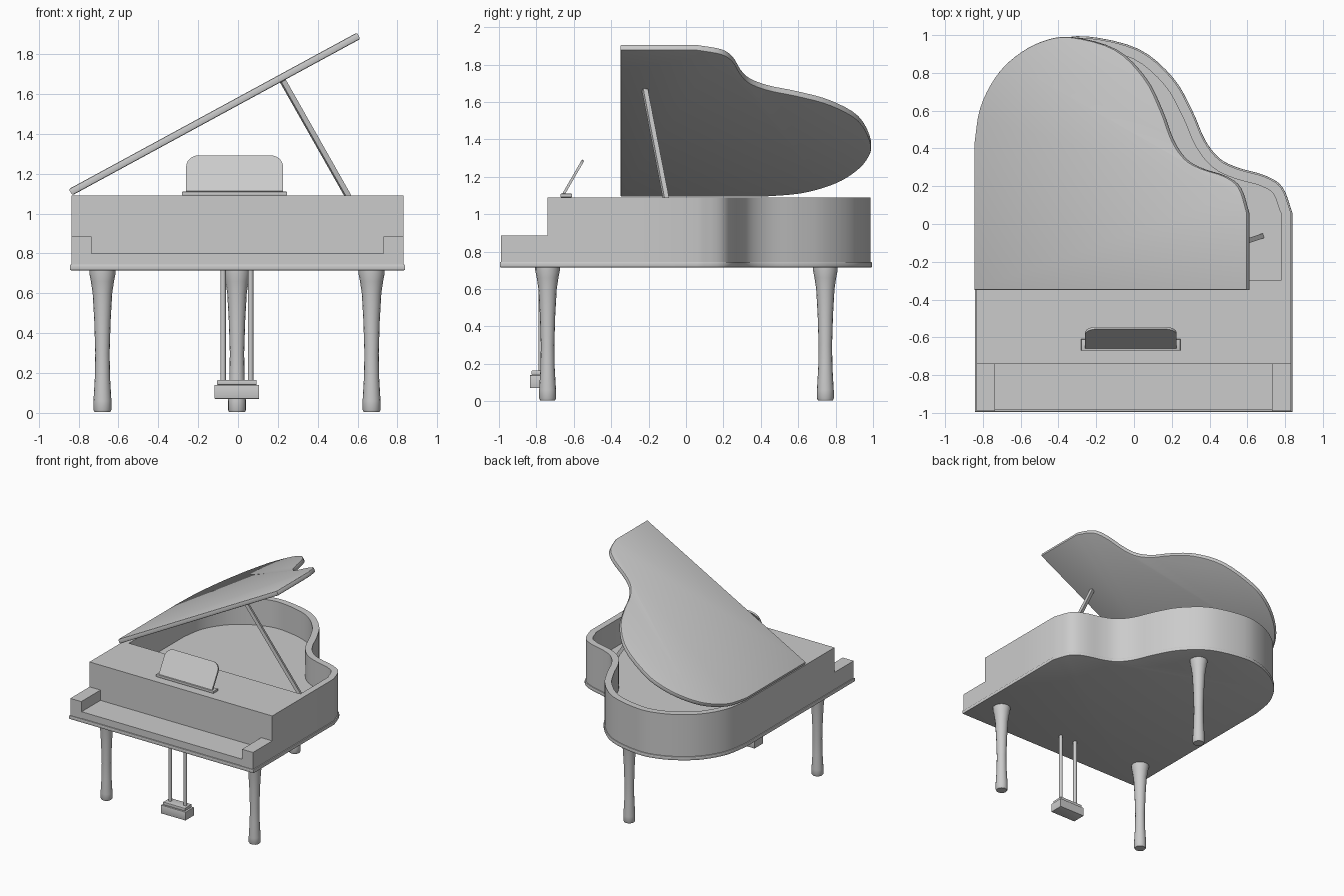
import bpy, bmesh, math
from mathutils import Vector

if "Cube" in bpy.data.objects:
    bpy.data.objects.remove(bpy.data.objects["Cube"], do_unlink=True)

GREY = (0.6, 0.6, 0.6, 1.0)
mat = bpy.data.materials.new("plain grey")
mat.use_nodes = True
mat.diffuse_color = GREY
mat.node_tree.nodes["Principled BSDF"].inputs["Base Color"].default_value = GREY


def finish(name, bm, angle=35):
    bmesh.ops.recalc_face_normals(bm, faces=bm.faces)
    mesh = bpy.data.meshes.new(name)
    bm.to_mesh(mesh)
    bm.free()
    mesh.materials.append(mat)
    obj = bpy.data.objects.new(name, mesh)
    bpy.context.collection.objects.link(obj)
    bpy.ops.object.select_all(action="DESELECT")
    obj.select_set(True)
    bpy.context.view_layer.objects.active = obj
    bpy.ops.object.shade_smooth_by_angle(angle=math.radians(angle))
    return obj


def prism(name, pts, z0, z1, bevel=0.0):
    """Extrude a plan outline from z0 to z1, optionally rounding the cap edges."""
    bm = bmesh.new()
    base = bm.faces.new([bm.verts.new((x, y, z0)) for x, y in pts])
    top = bmesh.ops.extrude_face_region(bm, geom=[base], use_keep_orig=True)
    verts = [g for g in top["geom"] if isinstance(g, bmesh.types.BMVert)]
    bmesh.ops.translate(bm, verts=verts, vec=(0, 0, z1 - z0))
    bm.normal_update()
    if bevel:
        caps = [e for e in bm.edges if abs(e.verts[0].co.z - e.verts[1].co.z) < 1e-5]
        bmesh.ops.bevel(bm, geom=caps, offset=bevel, segments=2, profile=0.5, affect="EDGES")
    return finish(name, bm)


def box(name, x0, x1, y0, y1, z0, z1, bevel=0.0):
    return prism(name, [(x0, y0), (x1, y0), (x1, y1), (x0, y1)], z0, z1, bevel)


def lathe(name, profile, x, y, sides):
    """Turn a (radius, height) profile into a closed round part."""
    bm = bmesh.new()
    rings = []
    for r, z in profile:
        rings.append([bm.verts.new((x + r * math.cos(math.tau * i / sides),
                                    y + r * math.sin(math.tau * i / sides), z))
                      for i in range(sides)])
    for a, b in zip(rings, rings[1:]):
        for i in range(sides):
            j = (i + 1) % sides
            bm.faces.new((a[i], a[j], b[j], b[i]))
    bm.faces.new(rings[0])
    bm.faces.new(rings[-1])
    return finish(name, bm)


def spline(ctrl, steps=4):
    """Catmull-Rom curve through the control points."""
    p = [Vector(c) for c in ctrl]
    p = [2 * p[0] - p[1]] + p + [2 * p[-1] - p[-2]]
    out = []
    for a, b, c, d in zip(p, p[1:], p[2:], p[3:]):
        for k in range(steps):
            t = k / steps
            out.append(0.5 * (2 * b + (c - a) * t + (2 * a - 5 * b + 4 * c - d) * t ** 2
                              + (3 * b - a - 3 * c + d) * t ** 3))
    return out + [p[-2]]


def offset(path, dist):
    """Shift an open path to its left by dist."""
    out = []
    for i, p in enumerate(path):
        d = (path[min(i + 1, len(path) - 1)] - path[max(i - 1, 0)]).normalized()
        out.append(p + Vector((-d.y, d.x)) * dist)
    return out


# Curved side of the case, from the right-hand cheek round the tail to the spine
BEND = spline([(0.83, 0.06), (0.78, 0.19), (0.69, 0.25), (0.55, 0.29), (0.45, 0.34),
               (0.37, 0.44), (0.3, 0.6), (0.2, 0.77), (0.02, 0.92), (-0.25, 0.985),
               (-0.43, 0.96), (-0.59, 0.88), (-0.71, 0.77), (-0.8, 0.61), (-0.835, 0.42)])


def outline(front, grow=0.0):
    path = [Vector((0.83, front))] + BEND + [Vector((-0.835, front))]
    return offset(path, -grow)


# Case: base board, bent rim, front box and sound board
prism("base_board", outline(-0.995, 0.008), 0.715, 0.745, 0.006)
prism("rim", outline(-0.3) + offset(outline(-0.3), 0.052)[::-1], 0.745, 1.09)
box("front_case", -0.835, 0.83, -0.74, -0.3, 0.745, 1.09)
prism("sound_board", offset(outline(-0.3), 0.03), 0.745, 0.87)

# Keyboard shelf between two end blocks
box("key_bed", -0.735, 0.73, -0.985, -0.74, 0.745, 0.8)
for side, x0 in (("right", -0.835), ("left", 0.73)):
    box("key_block_" + side, x0, x0 + 0.1, -0.99, -0.74, 0.745, 0.885)

# Lid, hinged along the spine and raised
HINGE = Vector((-0.828, 0, 1.093))
TILT = math.radians(28.5)
lid = prism("lid", [((p.x + 0.835) * 0.983, p.y) for p in outline(-0.35, 0.004)],
            0, 0.036, 0.008)
lid.location = HINGE
lid.rotation_euler.y = -TILT

# Lid prop from the sound board to the underside of the lid
foot, tip = Vector((0.675, -0.065, 0.87)), Vector((0.225, -0.22, 1.665))
axis = tip - foot
prop = box("lid_prop", -0.013, 0.013, -0.013, 0.013, 0, axis.length)
prop.location = foot
prop.rotation_euler = axis.to_track_quat("Z", "Y").to_euler()

# Music desk: ledge and leaning panel with rounded upper corners
box("desk_ledge", -0.28, 0.245, -0.67, -0.61, 1.09, 1.11, 0.004)
W, H, R = 0.243, 0.208, 0.065
arc = [(W - R + R * math.cos(a), H - R + R * math.sin(a))
       for a in (math.pi / 2 * i / 6 for i in range(7))]
panel = prism("music_desk", [(-W, 0), (W, 0)] + arc + [(-x, y) for x, y in arc[::-1]], 0, 0.014)
panel.location = (-0.017, -0.648, 1.105)
panel.rotation_euler.x = math.radians(60)

# Turned legs
LEG = [(0.04, 0.005), (0.045, 0.015), (0.045, 0.06), (0.038, 0.18), (0.036, 0.3),
       (0.041, 0.46), (0.049, 0.6), (0.058, 0.66), (0.066, 0.7), (0.066, 0.72)]
for name, x, y in (("front_leg_right", -0.68, -0.74), ("front_leg_left", 0.67, -0.74),
                   ("rear_leg", -0.005, 0.745)):
    lathe(name, LEG, x, y, 16)

# Pedal lyre
box("pedal_box", -0.118, 0.106, -0.835, -0.725, 0.07, 0.14, 0.004)
box("pedal_box_cap", -0.105, 0.093, -0.825, -0.735, 0.14, 0.165, 0.004)
for side, x in (("right", -0.075), ("left", 0.063)):
    lathe("lyre_rod_" + side, [(0.014, 0.16), (0.014, 0.72)], x, -0.775, 12)
